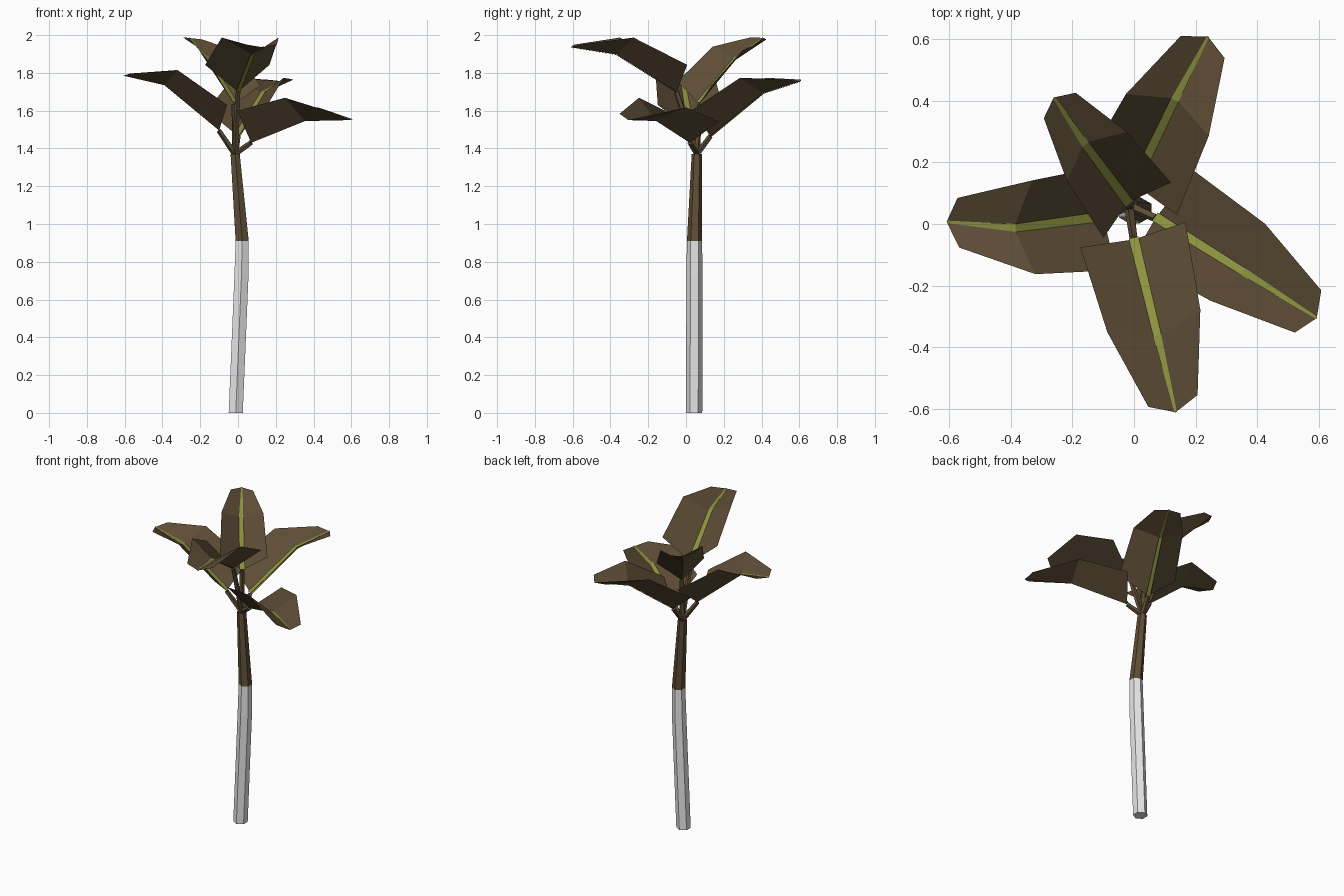
import bpy, bmesh, math
from mathutils import Vector, Matrix

if "Cube" in bpy.data.objects:
    bpy.data.objects.remove(bpy.data.objects["Cube"])

UP = Vector((0, 0, 1))


def material(name, rgb):
    m = bpy.data.materials.new(name)
    m.diffuse_color = (*rgb, 1)
    m.use_nodes = True
    m.node_tree.nodes["Principled BSDF"].inputs["Base Color"].default_value = m.diffuse_color
    return m


GREY = material("pale grey", (0.8, 0.8, 0.8))
BROWN = material("brown", (0.112, 0.075, 0.037))
GREEN = material("olive green", (0.26, 0.285, 0.05))


def finish(bm, name, mat):
    bmesh.ops.recalc_face_normals(bm, faces=bm.faces)
    me = bpy.data.meshes.new(name)
    bm.to_mesh(me)
    bm.free()
    me.materials.append(mat)
    ob = bpy.data.objects.new(name, me)
    bpy.context.collection.objects.link(ob)
    return ob


def tube(name, path, radii, sides, mat, level=False):
    """Faceted capped tube along a path; level keeps its rings horizontal."""
    pts = [Vector(p) for p in path]
    bm = bmesh.new()
    rings = []
    for i, (p, r) in enumerate(zip(pts, radii)):
        t = (pts[min(i + 1, len(pts) - 1)] - pts[max(i - 1, 0)]).normalized()
        if level:
            a, b = Vector((0, 1, 0)), Vector((-1, 0, 0))
        else:
            a = t.cross(UP).normalized()
            b = a.cross(t)
        rings.append([bm.verts.new(p + r * (a * math.cos(k * math.tau / sides)
                                            + b * math.sin(k * math.tau / sides)))
                      for k in range(sides)])
    for lo, hi in zip(rings, rings[1:]):
        for k in range(sides):
            j = (k + 1) % sides
            bm.faces.new((lo[k], lo[j], hi[j], hi[k]))
    bm.faces.new(rings[0][::-1])
    bm.faces.new(rings[-1])
    return finish(bm, name, mat)


# Offsets of the blade edge from the midrib: along, sideways, up
STATIONS = [(0.06, 0.175, 0.13), (0.0, 0.155, 0.105), (-0.035, 0.082, 0.02)]
RIB_WIDTHS = [0.016, 0.013, 0.004]


def frames(spine, roll):
    """Point, tangent, side and normal at each midrib point."""
    c = [Vector(p) for p in spine]
    side = UP.cross(c[2] - c[0]).normalized()
    for i in range(3):
        t = (c[2] - c[1] if i == 2 else c[1] - c[0]).normalized()
        s = Matrix.Rotation(math.radians(roll), 3, t) @ side
        yield c[i], t, s, t.cross(s).normalized()


def sheet(name, rows, mat):
    bm = bmesh.new()
    grid = [[bm.verts.new(p) for p in row] for row in rows]
    for a, b in zip(grid, grid[1:]):
        for k in range(len(a) - 1):
            bm.faces.new((a[k], a[k + 1], b[k + 1], b[k]))
    return finish(bm, name, mat)


def blade(name, spine, roll, size):
    """Folded leaf sheet around a three-point midrib."""
    rows = []
    for (c, t, s, n), (along, wide, lift) in zip(frames(spine, roll), STATIONS):
        off = t * along + n * lift
        rows.append([c + size * (off + s * wide), c, c + size * (off - s * wide)])
    sheet(name, rows, BROWN)


def rib(name, spine, roll, scale, lift, gap):
    """Flat tapering strip lying in the fold of a leaf."""
    rows = []
    for (c, t, s, n), w in zip(frames(spine, roll), RIB_WIDTHS):
        mid = c + n * (w * lift + gap)
        rows.append([mid + s * w * scale, mid - s * w * scale])
    sheet(name, rows, GREEN)


# Trunk: grey lower part and tapering brown upper part
tube("lower_trunk", [(-0.012, 0.043, 0), (0.018, 0.045, 0.72), (0.022, 0.045, 0.91)],
     [0.043, 0.043, 0.040], 6, GREY, level=True)
TOP = (-0.015, 0.058, 1.37)
tube("upper_trunk", [(0.022, 0.045, 0.91), TOP], [0.040, 0.028], 6, BROWN, level=True)

# Leaves: midrib base, bend and tip, then roll in degrees, size, rib seen below
LEAVES = {
    "right": ([(0.07, 0.02, 1.43), (0.355, -0.157, 1.545), (0.592, -0.305, 1.55)], -10, 1, False),
    "front": ([(0.0, -0.05, 1.70), (0.077, -0.367, 1.897), (0.135, -0.61, 1.935)], 0, 1, True),
    "back_right": ([(0.0, 0.13, 1.465), (0.135, 0.407, 1.692), (0.24, 0.607, 1.755)], 0, 0.97, True),
    "back_left": ([(-0.02, 0.07, 1.635), (-0.162, 0.262, 1.868), (-0.26, 0.41, 1.985)], 6, 0.81, False),
    "left": ([(-0.10, 0.025, 1.495), (-0.39, -0.013, 1.735), (-0.607, 0.007, 1.785)], 0, 0.98, False),
}
for name, (spine, roll, size, below) in LEAVES.items():
    blade(name + "_leaf", spine, roll, size)
    # Green midrib strip, and brown stalk up to the leaf
    rib(name + "_midrib", spine, roll, 1, 0.72, 0.001)
    if below:
        rib(name + "_midrib_underside", spine, roll, 0.8, 0, -0.002)
    tube(name + "_stalk", [TOP, spine[0]], [0.017, 0.014], 5, BROWN)
